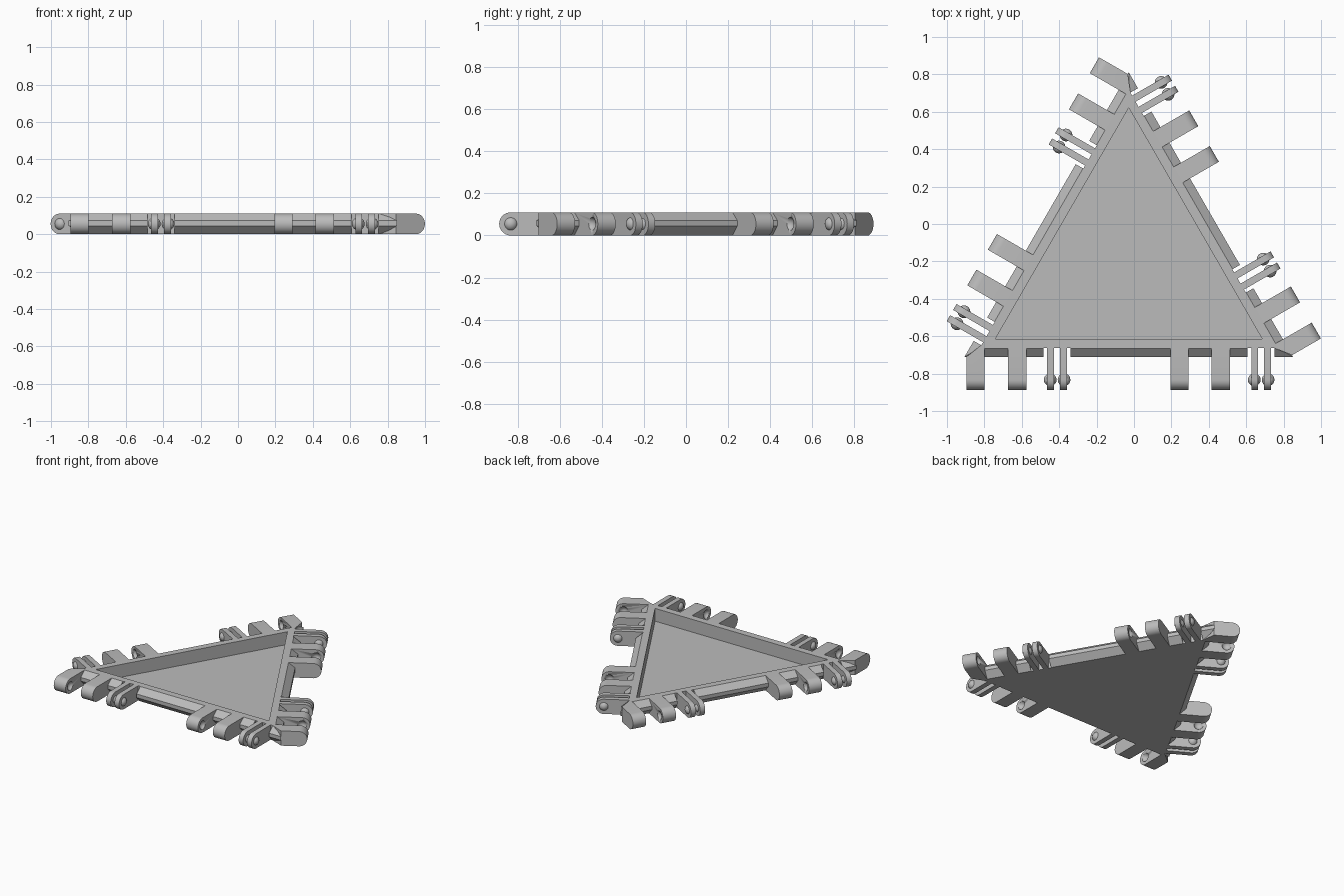
import bpy
import bmesh
import math
from mathutils import Matrix, Vector

if "Cube" in bpy.data.objects:
    bpy.data.objects.remove(bpy.data.objects["Cube"], do_unlink=True)

CENTRE = Vector((-0.028, -0.203, 0))
H = 0.11            # panel thickness
R = H / 2           # hinge radius
AXIS = -0.63        # hinge axis, measured from the panel centre
RIM, EDGE, INNER = 0.462, 0.507, 0.412
CLIPS = (-0.383, 0.708)

grey = bpy.data.materials.new("plain grey")
grey.use_nodes = True
grey.diffuse_color = (0.5, 0.5, 0.5, 1)
grey.node_tree.nodes["Principled BSDF"].inputs["Base Color"].default_value = (0.5, 0.5, 0.5, 1)


def finish(name, bm, smooth=True):
    bmesh.ops.recalc_face_normals(bm, faces=bm.faces)
    mesh = bpy.data.meshes.new(name)
    bm.to_mesh(mesh)
    bm.free()
    mesh.materials.append(grey)
    obj = bpy.data.objects.new(name, mesh)
    bpy.context.collection.objects.link(obj)
    if smooth:
        activate(obj)
        bpy.ops.object.shade_smooth_by_angle(angle=math.radians(35))
    return obj


def activate(obj):
    bpy.ops.object.select_all(action='DESELECT')
    obj.select_set(True)
    bpy.context.view_layer.objects.active = obj


def cut(obj, cutter):
    mod = obj.modifiers.new("cut", 'BOOLEAN')
    mod.operation = 'DIFFERENCE'
    mod.solver = 'EXACT'
    mod.object = cutter
    activate(obj)
    bpy.ops.object.modifier_apply(modifier=mod.name)
    bpy.data.objects.remove(cutter, do_unlink=True)


def side_matrix(i):
    return Matrix.Translation(CENTRE) @ Matrix.Rotation(math.radians(120 * i), 4, 'Z')


def add_bar(bm, x0, x1, in0=-0.45, in1=-0.45):
    """Round-nosed bar running from the frame out to the hinge axis."""
    arc = [math.radians(90 + 180 * k / 16) for k in range(17)]
    rings = []
    for x, inner in ((x0, in0), (x1, in1)):
        pts = [(inner, 0), (inner, H)]
        pts += [(AXIS + R * math.cos(a), R + R * math.sin(a)) for a in arc]
        rings.append([bm.verts.new((x, y, z)) for y, z in pts])
    a, b = rings
    bm.faces.new(a)
    bm.faces.new(b[::-1])
    for k in range(len(a)):
        j = (k + 1) % len(a)
        bm.faces.new((a[k], b[k], b[j], a[j]))


def add_ball(bm, x, radius=0.034):
    bmesh.ops.create_uvsphere(bm, u_segments=20, v_segments=12, radius=radius,
                              matrix=Matrix.Translation((x, AXIS, R)))


# Triangular tray with a bevelled rim
bm = bmesh.new()
rings = []
for d, z in ((RIM, 0), (EDGE, 0.045), (EDGE, 0.072), (RIM, H), (INNER, H), (INNER, 0.015)):
    rings.append([bm.verts.new((CENTRE.x + 2 * d * math.cos(a), CENTRE.y + 2 * d * math.sin(a), z))
                  for a in (math.radians(90 + 120 * k) for k in range(3))])
for lo, hi in zip(rings, rings[1:]):
    for k in range(3):
        j = (k + 1) % 3
        bm.faces.new((lo[k], lo[j], hi[j], hi[k]))
bm.faces.new(rings[0])
bm.faces.new(rings[-1])
tray = finish("triangle_tray", bm, smooth=False)

# Clearance slots through the rim around each clip
bm = bmesh.new()
for i in range(3):
    for x in CLIPS:
        place = Matrix.Translation((x, -0.51, R)) @ Matrix.Diagonal((0.144, 0.1, 0.3, 1))
        bmesh.ops.create_cube(bm, size=1, matrix=side_matrix(i) @ place)
cut(tray, finish("slot_cutter", bm, smooth=False))

# Hinge parts along each of the three sides
for i, side in enumerate(("front", "right", "left")):
    # Solid knuckles; the corner one is trimmed to follow the neighbouring rim
    for label, x0, x1, in0, in1, socket in (
            ("corner_knuckle", -0.868, -0.77, -0.507, -0.43, -0.77),
            ("outer_knuckle", -0.645, -0.547, -0.45, -0.45, -0.645),
            ("middle_knuckle", 0.223, 0.32, -0.45, -0.45, 0.32),
            ("inner_knuckle", 0.443, 0.54, -0.45, -0.45, 0.443)):
        bm = bmesh.new()
        add_bar(bm, x0, x1, in0, in1)
        knuckle = finish(f"{side}_{label}", bm)
        # Round socket on the face that receives a clip
        bm = bmesh.new()
        inward = 1 if socket == x0 else -1
        add_ball(bm, socket - inward * 0.012)
        cut(knuckle, finish("socket_cutter", bm))
        knuckle.matrix_world = side_matrix(i)

    # Split clips: two thin prongs with a round stud on each outer face
    for label, x in zip(("first_clip", "second_clip"), CLIPS):
        bm = bmesh.new()
        for s in (-1, 1):
            add_bar(bm, *sorted((x + s * 0.016, x + s * 0.053)))
            add_ball(bm, x + s * 0.037)
        clip = finish(f"{side}_{label}", bm)
        clip.matrix_world = side_matrix(i)
